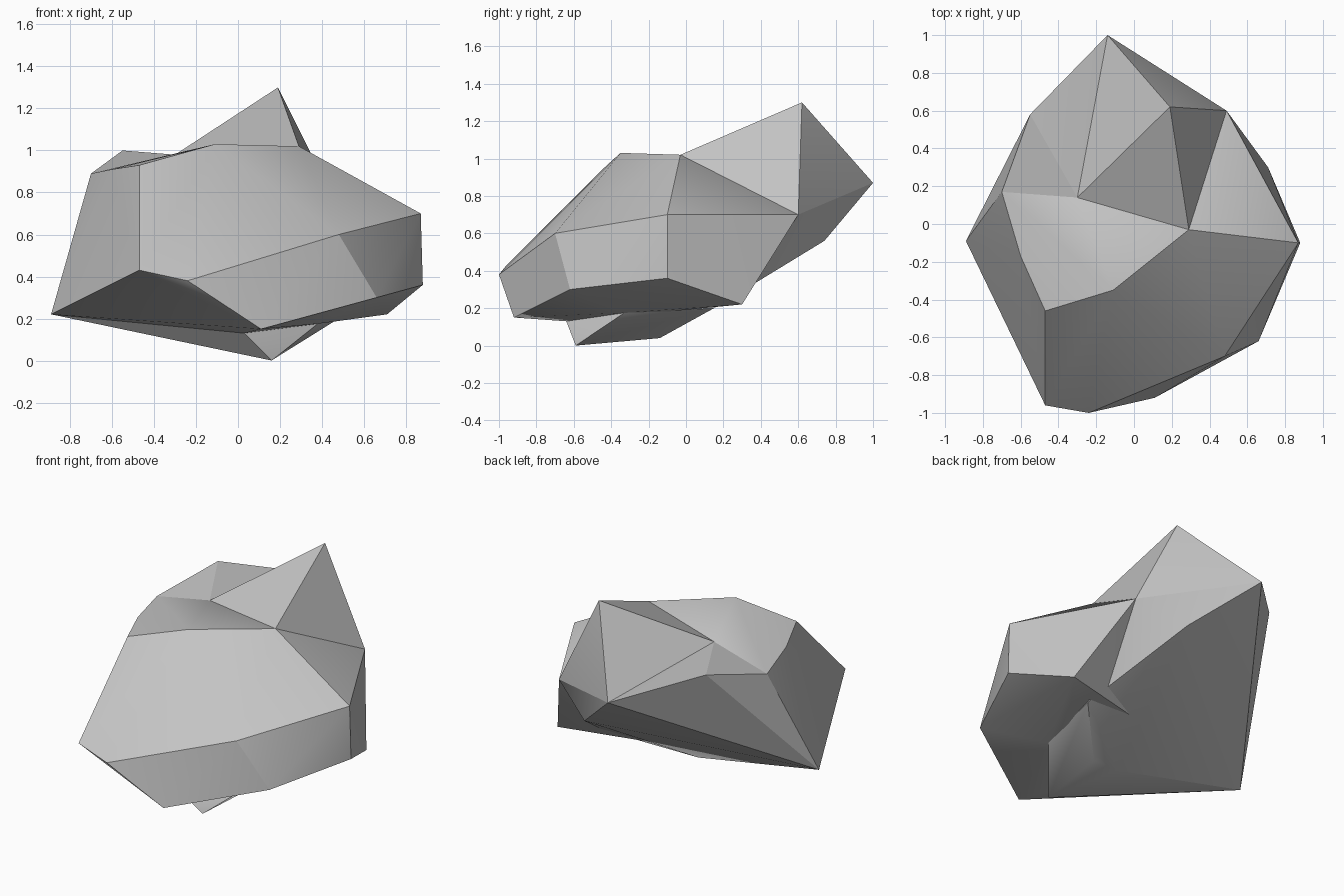
import bpy
import bmesh
import math

# Remove the default cube
cube = bpy.data.objects.get("Cube")
if cube:
    bpy.data.objects.remove(cube, do_unlink=True)

# One stone colour
stone = bpy.data.materials.new("stone_grey")
stone.use_nodes = True
grey = (0.55, 0.55, 0.55, 1.0)
stone.diffuse_color = grey
shader = next(n for n in stone.node_tree.nodes if n.type == "BSDF_PRINCIPLED")
shader.inputs["Base Color"].default_value = grey
shader.inputs["Roughness"].default_value = 0.9

# Corners shared by neighbouring chunks, so that their facets meet
left_tip = (-0.89, -0.09, 0.22)
left_rim = (-0.70, 0.17, 0.89)
valley = (-0.30, 0.14, 0.98)
crest = (0.29, -0.03, 1.02)
back_corner = (0.49, 0.60, 0.70)
back_tip = (-0.14, 1.0, 0.87)
back_under = (0.21, 0.74, 0.56)
notch_front = (0.03, -0.64, 0.13)
notch_mid = (0.38, -0.33, 0.175)
side_low = (0.71, 0.30, 0.22)


def chunk(name, corners):
    """Make a faceted stone chunk wrapped tightly around its corners."""
    bm = bmesh.new()
    for corner in corners:
        bm.verts.new(corner)
    hull = bmesh.ops.convex_hull(bm, input=bm.verts)
    spare = {g for g in hull["geom_interior"] + hull["geom_unused"]
             if isinstance(g, bmesh.types.BMVert)}
    bmesh.ops.delete(bm, geom=list(spare), context="VERTS")
    bmesh.ops.recalc_face_normals(bm, faces=bm.faces)
    mesh = bpy.data.meshes.new(name)
    bm.to_mesh(mesh)
    bm.free()
    mesh.materials.append(stone)
    obj = bpy.data.objects.new(name, mesh)
    bpy.context.collection.objects.link(obj)
    bpy.ops.object.select_all(action="DESELECT")
    obj.select_set(True)
    bpy.context.view_layer.objects.active = obj
    bpy.ops.object.shade_smooth_by_angle(angle=math.radians(30))
    return obj


# Main block: broad sloping front, left and right sides
chunk("rock_body", [
    left_tip, left_rim, valley, crest, back_corner,
    notch_front, notch_mid, side_low,
    (-0.60, -0.17, 0.91), (-0.47, -0.46, 0.93), (-0.11, -0.35, 1.03),
    (-0.47, -0.96, 0.43), (-0.24, -1.0, 0.38), (0.11, -0.92, 0.15),
    (0.48, -0.70, 0.60), (0.66, -0.62, 0.30),
    (0.87, -0.10, 0.70), (0.88, -0.10, 0.36),
])

# Rear shoulder running down into the keel the rock rests on
chunk("rock_shoulder_and_keel", [
    left_tip, left_rim, valley, back_corner, back_tip, back_under,
    notch_front, notch_mid,
    (-0.55, 0.58, 1.0), (0.48, 0.15, 0.20),
    (0.16, -0.59, 0.0), (0.19, -0.14, 0.04), (0.01, -0.14, 0.04),
])

# Pointed peak at the back
chunk("rock_peak", [
    valley, crest, back_corner, back_tip, back_under,
    (0.19, 0.62, 1.30),
])
